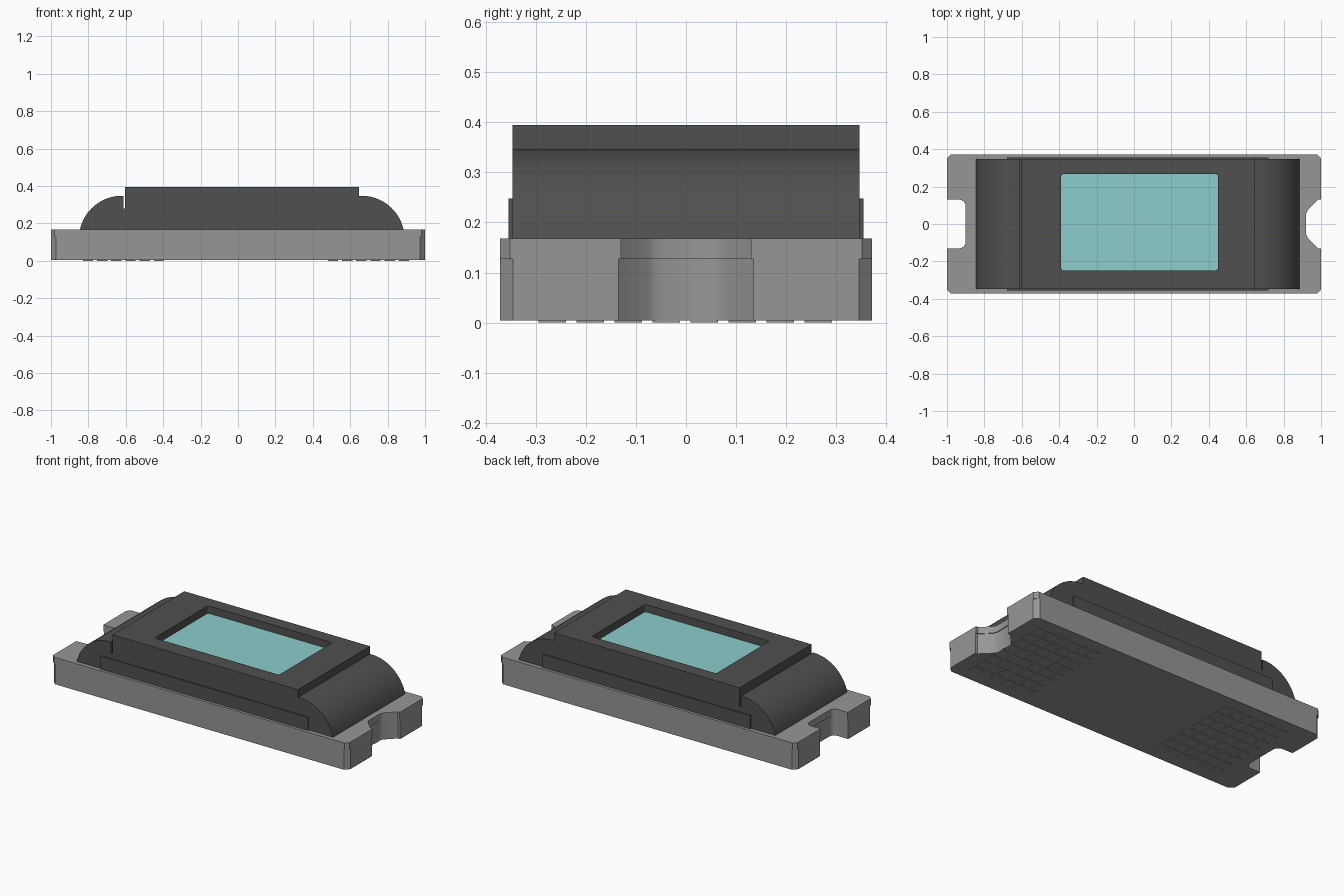
import bpy, bmesh, math
from mathutils import Vector

cube = bpy.data.objects.get("Cube")
if cube:
    bpy.data.objects.remove(cube, do_unlink=True)


def material(name, rgb):
    m = bpy.data.materials.new(name)
    m.use_nodes = True
    m.diffuse_color = (*rgb, 1)
    bsdf = next(n for n in m.node_tree.nodes if n.type == 'BSDF_PRINCIPLED')
    bsdf.inputs["Base Color"].default_value = (*rgb, 1)
    return m


GREY = material("base grey", (0.305, 0.305, 0.305))
DARK = material("cover charcoal", (0.08, 0.08, 0.08))
TEAL = material("window teal", (0.266, 0.61, 0.61))


def finish(bm, name, mat, smooth=False):
    bmesh.ops.recalc_face_normals(bm, faces=bm.faces)
    mesh = bpy.data.meshes.new(name)
    bm.to_mesh(mesh)
    bm.free()
    ob = bpy.data.objects.new(name, mesh)
    bpy.context.collection.objects.link(ob)
    mesh.materials.append(mat)
    if smooth:
        bpy.ops.object.select_all(action='DESELECT')
        ob.select_set(True)
        bpy.context.view_layer.objects.active = ob
        bpy.ops.object.shade_smooth_by_angle(angle=math.radians(30))
    return ob


def prism(bm, points, direction):
    """Extrude a closed outline of 3D points."""
    face = bm.faces.new([bm.verts.new(p) for p in points])
    out = bmesh.ops.extrude_face_region(bm, geom=[face], use_keep_orig=True)
    verts = [v for v in out["geom"] if isinstance(v, bmesh.types.BMVert)]
    bmesh.ops.translate(bm, verts=verts, vec=Vector(direction))


def box(bm, x0, x1, y0, y1, z0, z1):
    prism(bm, [(x0, y0, z0), (x1, y0, z0), (x1, y1, z0), (x0, y1, z0)], (0, 0, z1 - z0))


def arc(cx, cy, r, a0, a1, n):
    return [(cx + r * math.cos(math.radians(a0 + (a1 - a0) * i / n)),
             cy + r * math.sin(math.radians(a0 + (a1 - a0) * i / n))) for i in range(n + 1)]


def rounded_rect(x0, x1, y0, y1, r):
    return (arc(x1 - r, y1 - r, r, 0, 90, 4) + arc(x0 + r, y1 - r, r, 90, 180, 4)
            + arc(x0 + r, y0 + r, r, 180, 270, 4) + arc(x1 - r, y0 + r, r, 270, 360, 4))


# Base: clipped corners, flared notch on +x, rounded square notch on -x
def base_outline(clip, grow):
    w, h = 0.13 + grow, 0.372
    right = [(1 - clip, h), (1, h - clip), (1, w), (0.985, w)]
    right += [(0.93 - grow, 0.075), (0.92 - grow, 0.055)]
    left = [(-1 + clip, h), (-1, h - clip), (-1, w)]
    left += arc(-0.935 + grow, w - 0.035, 0.035, 90, 0, 6)
    mirror = lambda pts: [(x, -y) for x, y in reversed(pts)]
    return right + mirror(right) + [(x, -y) for x, y in left] + list(reversed(left))


bm = bmesh.new()
for clip, grow, z0, z1 in ((0.026, 0.005, 0.004, 0.127), (0.02, 0.0, 0.127, 0.168)):
    prism(bm, [(x, y, z0) for x, y in base_outline(clip, grow)], (0, 0, z1 - z0))
finish(bm, "base_plate", GREY, True)

# Thin contact tiles under both ends
bm = bmesh.new()
for start in (-0.83, 0.48):
    for i in range(6):
        for j in range(8):
            x, y = start + i * 0.076, -0.295 + j * 0.076
            box(bm, x, x + 0.055, y, y + 0.055, 0.0, 0.004)
finish(bm, "underside_tiles", GREY)

# Cover: rounded shoulders, raised centre, thin slit beside the left step
R = 0.2306
low = math.degrees(math.asin((0.168 - 0.1174) / R))
profile = arc(0.66, 0.1174, R, low, 90, 16)
profile += [(0.648, 0.348), (0.648, 0.395), (-0.605, 0.395), (-0.605, 0.28),
            (-0.613, 0.28), (-0.613, 0.348)]
profile += arc(-0.62, 0.1174, R, 90, 180 - low, 16)
bm = bmesh.new()
prism(bm, [(x, -0.347, z) for x, z in profile], (0, 0.694, 0))
cover = finish(bm, "cover", DARK)

# Window recess
window = rounded_rect(-0.39, 0.45, -0.248, 0.267, 0.015)
bm = bmesh.new()
prism(bm, [(x, y, 0.345) for x, y in window], (0, 0, 0.1))
cutter = finish(bm, "window_cutter", DARK)
cutter.hide_render = True
mod = cover.modifiers.new("window recess", 'BOOLEAN')
mod.operation, mod.solver, mod.object = 'DIFFERENCE', 'EXACT', cutter
bpy.ops.object.select_all(action='DESELECT')
cover.select_set(True)
bpy.context.view_layer.objects.active = cover
bpy.ops.object.modifier_apply(modifier=mod.name)
bpy.data.objects.remove(cutter, do_unlink=True)
bpy.ops.object.shade_smooth_by_angle(angle=math.radians(30))

bm = bmesh.new()
prism(bm, [(x, y, 0.345) for x, y in window], (0, 0, 0.005))
finish(bm, "window", TEAL)

# Side rails along the cover
for name, s in (("front_rail", -1), ("back_rail", 1)):
    bm = bmesh.new()
    ys = sorted((s * 0.345, s * 0.355))
    box(bm, -0.68, 0.72, ys[0], ys[1], 0.168, 0.248)
    finish(bm, name, DARK)
